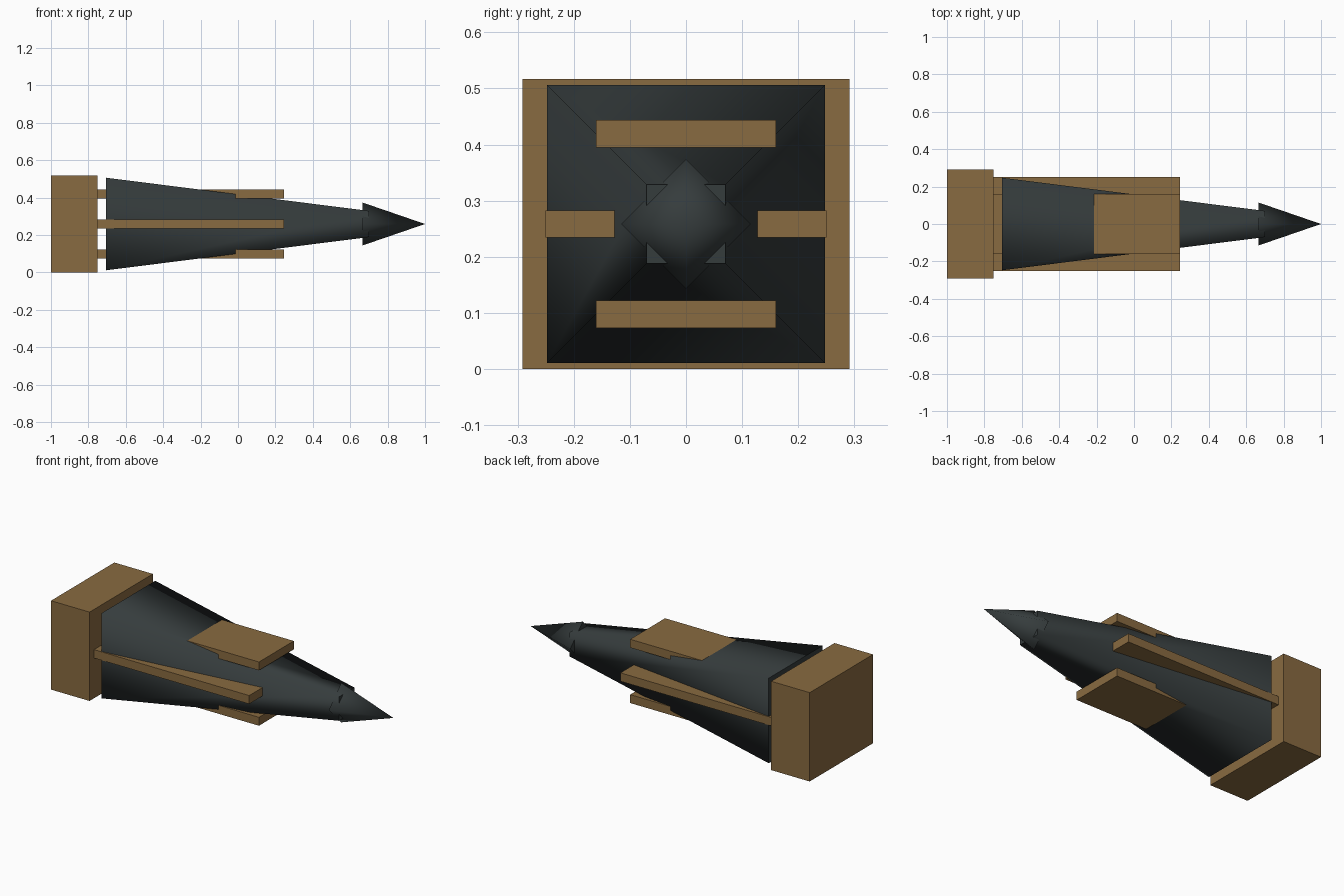
import bpy
import math
from mathutils import Matrix

cube = bpy.data.objects.get("Cube")
if cube:
    bpy.data.objects.remove(cube, do_unlink=True)

MID = 0.2585  # height of the long axis


def material(name, rgb):
    mat = bpy.data.materials.new(name)
    mat.use_nodes = True
    mat.diffuse_color = (*rgb, 1)
    mat.node_tree.nodes["Principled BSDF"].inputs["Base Color"].default_value = (*rgb, 1)
    return mat


brown = material("wood brown", (0.25, 0.145, 0.052))
dark = material("dark slate", (0.036, 0.045, 0.046))


def box(name, x0, x1, half_y, z0, z1):
    bpy.ops.mesh.primitive_cube_add(size=1)
    ob = bpy.context.object
    ob.name = name
    size = Matrix.Diagonal((x1 - x0, 2 * half_y, z1 - z0, 1))
    ob.data.transform(Matrix.Translation(((x0 + x1) / 2, 0, (z0 + z1) / 2)) @ size)
    ob.data.materials.append(brown)


def four_sided_cone(name, x0, x1, r0, r1, turn):
    """Smooth four-sided cone lying along +x, with flat ends."""
    bpy.ops.mesh.primitive_cone_add(vertices=4, radius1=r0, radius2=r1, depth=x1 - x0)
    ob = bpy.context.object
    ob.name = name
    lay_down = Matrix.Rotation(math.pi / 2, 4, "Y") @ Matrix.Rotation(turn, 4, "Z")
    ob.data.transform(Matrix.Translation(((x0 + x1) / 2, 0, MID)) @ lay_down)
    for face in ob.data.polygons:
        face.use_smooth = abs(face.normal.x) < 0.9
    ob.data.materials.append(dark)


# Tapered body with square ends, and the pointed tip
root2 = math.sqrt(2)
four_sided_cone("body", -0.706, 0.7, 0.2475 * root2, 0.07 * root2, math.pi / 4)
four_sided_cone("tip", 0.665, 1.0, 0.115, 0, 0)

# Rear block
box("rear_block", -1.0, -0.752, 0.291, 0, 2 * MID)

# Flat fins running through the body
for name, offset, half_y in (("upper_fin", 0.161, 0.16),
                             ("middle_fin", 0, 0.25),
                             ("lower_fin", -0.161, 0.16)):
    z = MID + offset
    box(name, -0.755, 0.247, half_y, z - 0.0245, z + 0.0245)
